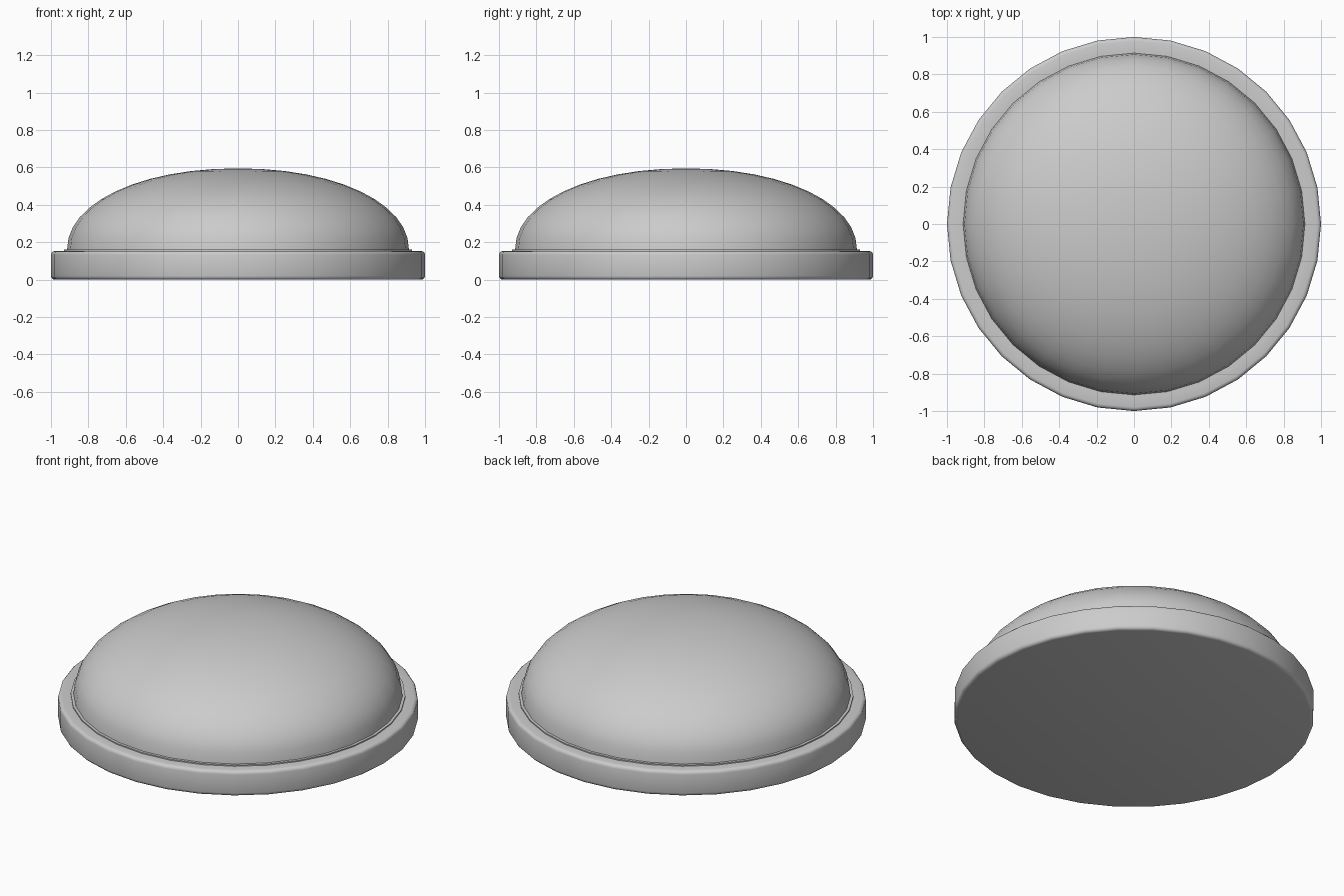
import bpy, bmesh, math

if "Cube" in bpy.data.objects:
    bpy.data.objects.remove(bpy.data.objects["Cube"])

SIDES = 32


def lathe(name, profile):
    """Revolve (radius, z) points around z; radius 0 becomes a pole."""
    bm = bmesh.new()
    verts = [bm.verts.new((r, 0, z)) for r, z in profile]
    edges = [bm.edges.new(pair) for pair in zip(verts, verts[1:])]
    bmesh.ops.spin(bm, geom=verts + edges, cent=(0, 0, 0), axis=(0, 0, 1),
                   angle=math.tau, steps=SIDES, use_duplicate=False)
    bmesh.ops.remove_doubles(bm, verts=bm.verts, dist=0.0005)
    bmesh.ops.recalc_face_normals(bm, faces=bm.faces)
    mesh = bpy.data.meshes.new(name)
    bm.to_mesh(mesh)
    bm.free()
    obj = bpy.data.objects.new(name, mesh)
    bpy.context.collection.objects.link(obj)
    bpy.context.view_layer.objects.active = obj
    bpy.ops.object.select_all(action='DESELECT')
    obj.select_set(True)
    bpy.ops.object.shade_smooth_by_angle(angle=math.radians(40))
    return obj


def corner(r, z, size, start):
    """Rounded quarter corner around centre (r, z)."""
    return [(r + size * math.cos(math.radians(start + a)),
             z + size * math.sin(math.radians(start + a))) for a in (0, 30, 60, 90)]


# Base disc with softened outer edges
lathe("base_disc", [(0, 0)] + corner(0.98, 0.02, 0.02, -90)
      + corner(0.98, 0.133, 0.02, 0) + [(0.93, 0.153), (0, 0.153)])

# Dome with a thin lip where it meets the base
R, H, FOOT, POWER = 0.914, 0.435, 0.16, 2 / 2.08
dome = []
for i in range(13):
    t = i / 12 * math.pi / 2
    dome.append((R * max(math.cos(t), 0) ** POWER if i < 12 else 0,
                 FOOT + H * math.sin(t) ** POWER))
lathe("dome", [(0, 0.145), (0.93, 0.145), (0.93, 0.16)] + dome)
